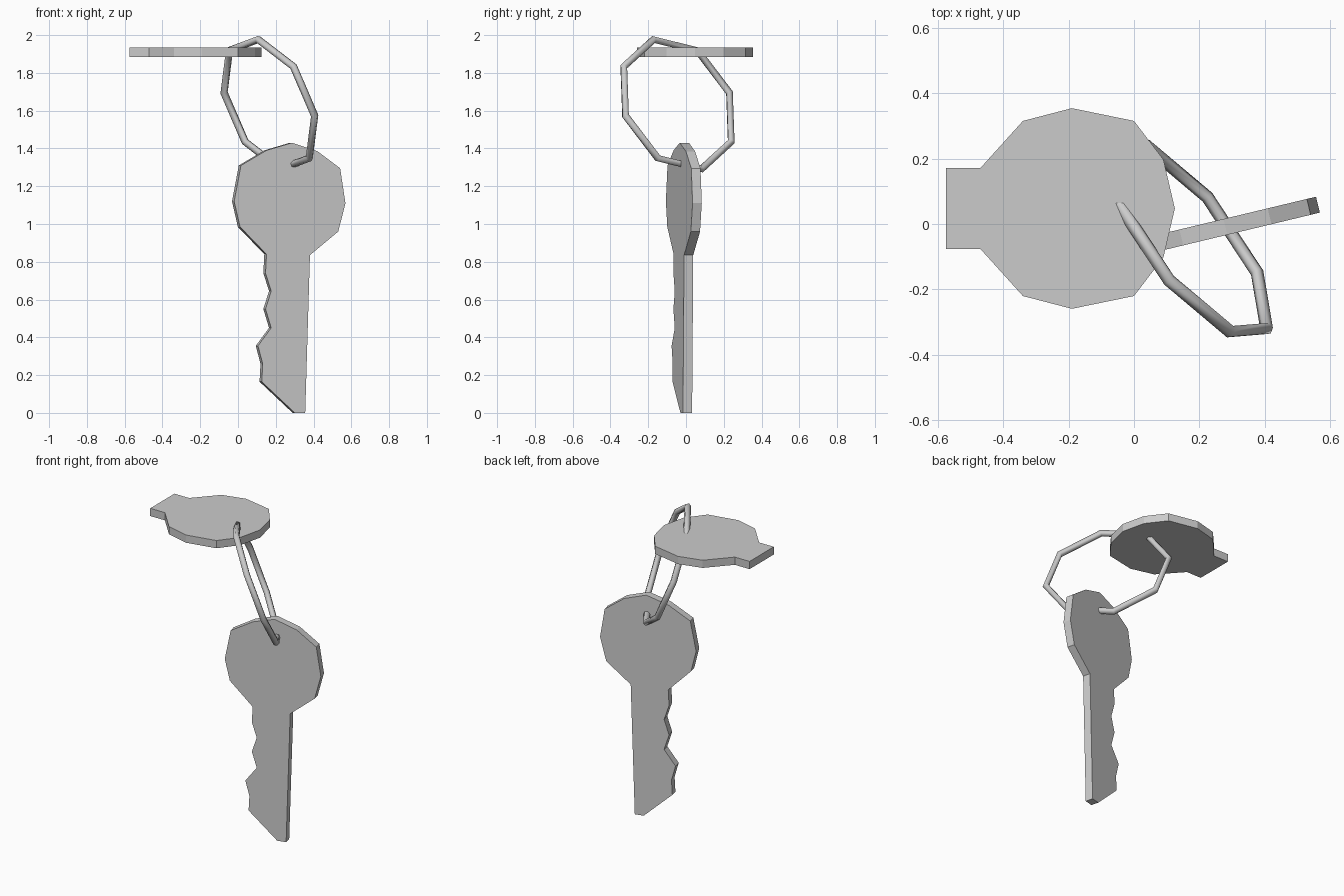
import bpy, bmesh, math
from mathutils import Vector, Matrix

cube = bpy.data.objects.get("Cube")
if cube:
    bpy.data.objects.remove(cube, do_unlink=True)

# One bare metal colour
metal = bpy.data.materials.new("grey_metal")
metal.use_nodes = True
GREY = (0.6, 0.6, 0.6, 1)
metal.diffuse_color = GREY
metal.node_tree.nodes["Principled BSDF"].inputs["Base Color"].default_value = GREY


def slab(name, outline, thickness):
    """Flat plate: 3D outline thickened evenly to both sides of its plane."""
    bm = bmesh.new()
    low = [bm.verts.new(p - thickness / 2) for p in outline]
    face = bm.faces.new(low)
    grown = bmesh.ops.extrude_face_region(bm, geom=[face], use_keep_orig=True)["geom"]
    top = [g for g in grown if isinstance(g, bmesh.types.BMVert)]
    bmesh.ops.translate(bm, verts=top, vec=thickness)
    bmesh.ops.recalc_face_normals(bm, faces=bm.faces)
    mesh = bpy.data.meshes.new(name)
    bm.to_mesh(mesh)
    bm.free()
    mesh.materials.append(metal)
    obj = bpy.data.objects.new(name, mesh)
    bpy.context.collection.objects.link(obj)
    return obj


# Horizontal tag: half outline mirrored across its long axis
AXIS_Y, TAG_Z = 0.0475, 1.91
half = [(-0.575, 0.124), (-0.47, 0.124), (-0.34, 0.268), (-0.19, 0.307),
        (0, 0.268), (0.09, 0.15)]
ring_pts = half + [(0.125, 0)] + [(x, -y) for x, y in reversed(half)]
slab("tag", [Vector((x, AXIS_Y + y, TAG_Z)) for x, y in ring_pts], Vector((0, 0, 0.05)))

# Key: bow, toothed edge, tip, straight back edge; turned slightly about z
SLOPE = 0.24
bow_left = [(0.28, 1.43), (0.145, 1.39), (0.01, 1.31), (-0.026, 1.12), (0.005, 0.985)]
teeth = [(0.145, 0.84), (0.14, 0.74), (0.17, 0.645), (0.14, 0.55), (0.17, 0.45),
         (0.1, 0.355), (0.125, 0.26), (0.12, 0.165)]
tip_and_back = [(0.295, 0), (0.35, 0), (0.375, 0.835)]
bow_right = [(0.525, 0.96), (0.563, 1.11), (0.535, 1.295), (0.415, 1.385)]
key_side = Vector((SLOPE, -1, 0)).normalized()
slab("key", [Vector((x, SLOPE * x - 0.076, z))
             for x, z in bow_left + teeth + tip_and_back + bow_right], key_side * 0.05)

# Eight-sided ring passing through both plates
bpy.ops.mesh.primitive_torus_add(major_segments=8, minor_segments=6,
                                 major_radius=0.37, minor_radius=0.02)
ring = bpy.context.object
ring.name = "split_ring"
u = Vector((-0.06, -0.13, 0.35)).normalized()
n = u.cross(Vector((0.24, -0.27, -0.07))).normalized()
v = n.cross(u)
ring.matrix_world = (Matrix.Translation((0.166, -0.045, 1.634))
                     @ Matrix((u, v, n)).transposed().to_4x4())
ring.data.materials.append(metal)
bpy.ops.object.shade_smooth_by_angle(angle=math.radians(65))
